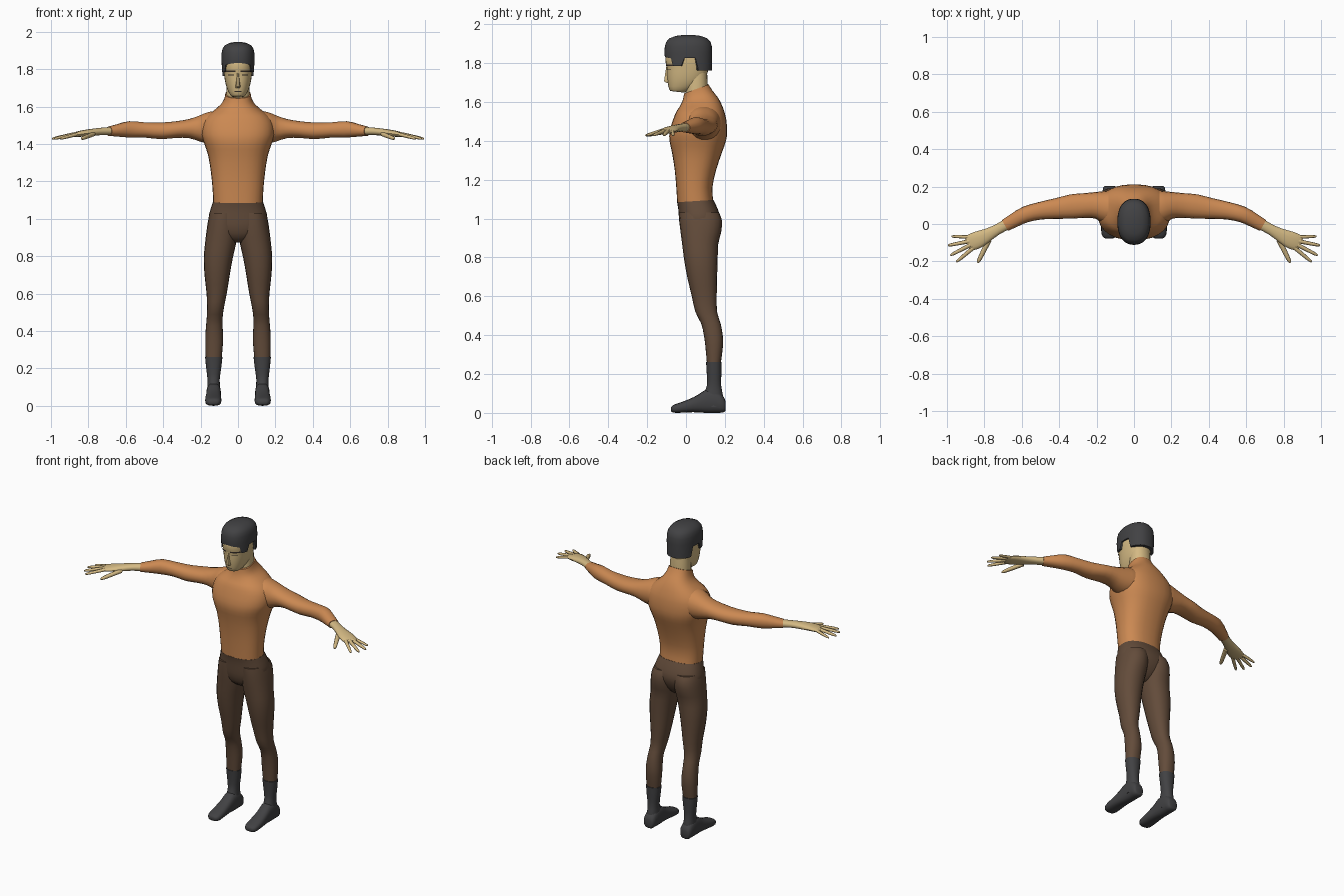
import bpy, bmesh, math
from mathutils import Vector as V


def material(name, rgb):
    m = bpy.data.materials.new(name)
    m.diffuse_color = (*rgb, 1)
    return m


ORANGE = material("orange shirt", (0.60, 0.25, 0.085))
BROWN = material("brown trousers", (0.125, 0.072, 0.043))
SKIN = material("skin", (0.66, 0.49, 0.23))
DARK = material("charcoal", (0.054, 0.054, 0.057))
LINE = material("dark brow", (0.03, 0.022, 0.018))


def finish(name, rows, mat, closed=True, cap=True):
    """Skin a list of point rows into a smooth object."""
    bm = bmesh.new()
    vs = [[bm.verts.new(p) for p in r] for r in rows]
    n = len(rows[0])
    for a, b in zip(vs, vs[1:]):
        for i in range(n if closed else n - 1):
            j = (i + 1) % n
            bm.faces.new((a[i], a[j], b[j], b[i]))
    if cap:
        bm.faces.new(vs[0])
        bm.faces.new(vs[-1])
    bmesh.ops.recalc_face_normals(bm, faces=bm.faces)
    me = bpy.data.meshes.new(name)
    bm.to_mesh(me)
    bm.free()
    me.materials.append(mat)
    ob = bpy.data.objects.new(name, me)
    bpy.context.collection.objects.link(ob)
    bpy.ops.object.select_all(action='DESELECT')
    ob.select_set(True)
    bpy.context.view_layer.objects.active = ob
    bpy.ops.object.shade_smooth_by_angle(angle=math.radians(50))
    return ob


def spow(v, e):
    return math.copysign(abs(v) ** (2 / e), v)


def oval(c, u, v, n=20, e=2.2):
    ts = [2 * math.pi * i / n for i in range(n)]
    return [c + u * spow(math.cos(t), e) + v * spow(math.sin(t), e) for t in ts]


def smooth(keys, sub):
    """Catmull-Rom interpolation of number tuples."""
    out = []
    for i in range(len(keys) - 1):
        ks = [keys[max(0, min(len(keys) - 1, i + d))] for d in (-1, 0, 1, 2)]
        for s in range(sub):
            t = s / sub
            out.append([0.5 * (2 * b + (c - a) * t + (2 * a - 5 * b + 4 * c - d) * t * t
                               + (3 * b - a - 3 * c + d) * t ** 3)
                        for a, b, c, d in zip(*ks)])
    return out + [list(keys[-1])]


def column(name, keys, mat, side=1, sub=2, n=20, e=2.2):
    """Upright loft; keys are z, x min, x max, y min, y max, tilt."""
    rows = [oval(V((side * (a + b) / 2, (c + d) / 2, z)), V((side * (b - a) / 2, 0, 0)),
                 V((0, (d - c) / 2, t)), n, e) for z, a, b, c, d, t in smooth(keys, sub)]
    return finish(name, rows, mat)


def limb(name, keys, mat, side=1, sub=2, n=14):
    """Sideways loft; keys are x, y, z, horizontal radius, vertical radius."""
    ks = smooth(keys, sub)
    rows = []
    for i, (x, y, z, r, h) in enumerate(ks):
        a, b = ks[max(0, i - 1)], ks[min(len(ks) - 1, i + 1)]
        d = V((b[0] - a[0], b[1] - a[1], 0)).normalized()
        rows.append(oval(V((side * x, y, z)), V((-d.y * r * side, d.x * r, 0)), V((0, 0, h)), n))
    return finish(name, rows, mat)


def sym(rows):
    return [(z, -w, w, a, b, t) for z, w, a, b, t in rows]


# Shirt body, with a collar that rises toward the back
column("shirt", sym([
    (1.085, .132, -.045, .14, .006), (1.16, .136, -.05, .136, 0), (1.25, .145, -.058, .155, 0),
    (1.34, .160, -.072, .185, 0), (1.40, .180, -.085, .206, 0), (1.45, .195, -.084, .212, 0),
    (1.51, .190, -.066, .207, 0), (1.55, .165, -.05, .197, 0), (1.58, .128, -.035, .183, .008),
    (1.61, .092, -.022, .163, .014), (1.64, .074, -.014, .135, .020),
    (1.667, .068, -.010, .117, .023)]), ORANGE, n=28, e=2.4)

# Neck and head
column("neck", sym([(1.60, .062, -.003, .112, .02), (1.68, .062, -.003, .112, .01),
                    (1.76, .06, 0, .108, 0)]), SKIN)
HEAD = [(1.652, .030, -.078, -.01, -.004), (1.664, .043, -.086, .03, 0), (1.70, .060, -.094, .085, 0),
        (1.74, .070, -.098, .108, 0), (1.775, .075, -.099, .115, 0), (1.80, .078, -.104, .118, 0),
        (1.84, .079, -.105, .118, 0), (1.90, .068, -.08, .10, 0)]
column("head", sym(HEAD), SKIN, n=28, e=2.3)

# Nose wedge
finish("nose", [[V((x * w, y, z)) for x, y in ((-1, -.085), (-.4, f), (.4, f), (1, -.085))]
                for z, w, f in ((1.698, .014, -.098), (1.706, .017, -.113),
                                (1.74, .012, -.108), (1.785, .007, -.101))], SKIN)


# Brows, eyes and mouth as thin strips that hug the face
def strip(name, z0, z1, w, front, a0, a1, mat):
    rows = []
    for z in (z0, z1):
        row = []
        for i in range(6):
            t = math.radians(a0 + (a1 - a0) * i / 5)
            row.append(V((w * spow(math.sin(t), 2.3),
                          .008 - (front + .008) * spow(math.cos(t), 2.3), z)))
        rows.append(row)
    finish(name, rows, mat, closed=False, cap=False)


for s in (-1, 1):
    strip("brow", 1.785, 1.793, .0795, .1045, s * 8, s * 58, LINE)
    strip("eye", 1.766, 1.770, .0765, .1015, s * 14, s * 42, LINE)
strip("mouth", 1.679, 1.682, .055, .0935, -18, 18, LINE)


# Hair cap with sideburns and a notch over each ear
def hairline(d):
    if d < 48:
        return 1.834 - .010 * d / 48
    if d < 80:
        return 1.784
    return 1.825 if d < 109 else 1.762


N = 48
hair = []
for k, (z, s) in enumerate([(0, .86), (0, .985), (1.85, 1), (1.885, .985), (1.908, .93),
                            (1.927, .80), (1.940, .52), (1.945, .18)]):
    row = []
    for i in range(N):
        t = 2 * math.pi * i / N
        d = math.degrees(math.acos(max(-1, min(1, math.cos(t)))))
        row.append(V((.089 * s * spow(math.sin(t), 2.3), .012 - .123 * s * spow(math.cos(t), 2.3),
                      hairline(d) if k < 2 else z)))
    hair.append(row)
finish("hair", hair, DARK)

# Trouser seat joining both legs
column("trouser_seat", sym([
    (1.09, .134, -.046, .141, .006), (1.05, .147, -.04, .163, 0), (1.0, .158, -.036, .176, 0),
    (.95, .145, -.03, .165, 0), (.90, .09, -.01, .135, 0), (.872, .03, .03, .10, 0)]),
    BROWN, n=28, e=2.4)

FINGERS = [("little_finger", .875, -.070, .975, -.066, .009), ("ring_finger", .88, -.092, .995, -.115, .010),
           ("middle_finger", .875, -.112, .983, -.168, .010), ("index_finger", .86, -.128, .95, -.203, .010),
           ("thumb", .775, -.085, .836, -.208, .013)]

for s in (-1, 1):
    # Trouser leg
    column("trouser_leg", [
        (1.03, .0, .150, -.036, .170, 0), (.99, .0, .160, -.034, .185, 0), (.93, .002, .169, -.028, .181, 0),
        (.87, .010, .176, -.02, .166, 0), (.79, .028, .183, -.010, .163, 0), (.70, .044, .179, .006, .160, 0),
        (.60, .060, .168, .030, .158, 0), (.52, .076, .165, .048, .160, 0), (.46, .083, .168, .078, .178, 0),
        (.40, .081, .173, .092, .189, 0), (.34, .080, .175, .100, .190, 0), (.25, .088, .172, .108, .178, 0)],
        BROWN, s)
    # Boot shaft
    column("boot_shaft", [
        (.262, .083, .176, .103, .184, 0), (.20, .090, .170, .107, .182, 0), (.14, .098, .163, .107, .181, 0),
        (.09, .095, .165, .090, .190, 0), (.03, .093, .168, .09, .195, 0)], DARK, s)
    # Boot foot, lofted from heel to toe
    foot = [(.203, .130, .025, .012, .06), (.192, .130, .036, .002, .085), (.15, .130, .039, 0, .12),
            (.10, .130, .039, 0, .118), (.06, .131, .040, .003, .092), (.01, .132, .043, .003, .068),
            (-.04, .132, .043, 0, .050), (-.066, .132, .036, .002, .040), (-.077, .132, .022, .008, .030)]
    finish("boot_foot", [oval(V((s * x, y, (a + b) / 2)), V((w, 0, 0)), V((0, 0, (b - a) / 2)), 16, 2.6)
                         for y, x, w, a, b in smooth(foot, 2)], DARK)
    # Sleeve
    limb("sleeve", [
        (.09, .085, 1.487, .09, .092), (.15, .092, 1.487, .088, .086), (.20, .100, 1.483, .072, .072),
        (.26, .099, 1.482, .066, .052), (.33, .094, 1.477, .065, .045), (.41, .083, 1.470, .056, .045),
        (.50, .071, 1.475, .047, .041), (.58, .051, 1.478, .043, .044), (.64, .020, 1.473, .038, .034),
        (.69, -.008, 1.468, .033, .025)], ORANGE, s, n=18)
    # Hand and fingers
    limb("palm", [
        (.67, .004, 1.469, .030, .023), (.73, -.029, 1.467, .028, .020), (.78, -.057, 1.462, .035, .019),
        (.83, -.082, 1.456, .045, .017), (.87, -.098, 1.450, .044, .013), (.892, -.107, 1.447, .034, .008)],
        SKIN, s)
    for name, x0, y0, x1, y1, r in FINGERS:
        tip = 1.428
        limb(name, [(x0 + (x1 - x0) * f, y0 + (y1 - y0) * f, 1.452 + (tip - 1.452) * f, r * g, r * g * .9)
                    for f, g in ((0, 1.1), (.5, 1), (.88, .8), (1, .35))], SKIN, s, n=8)
